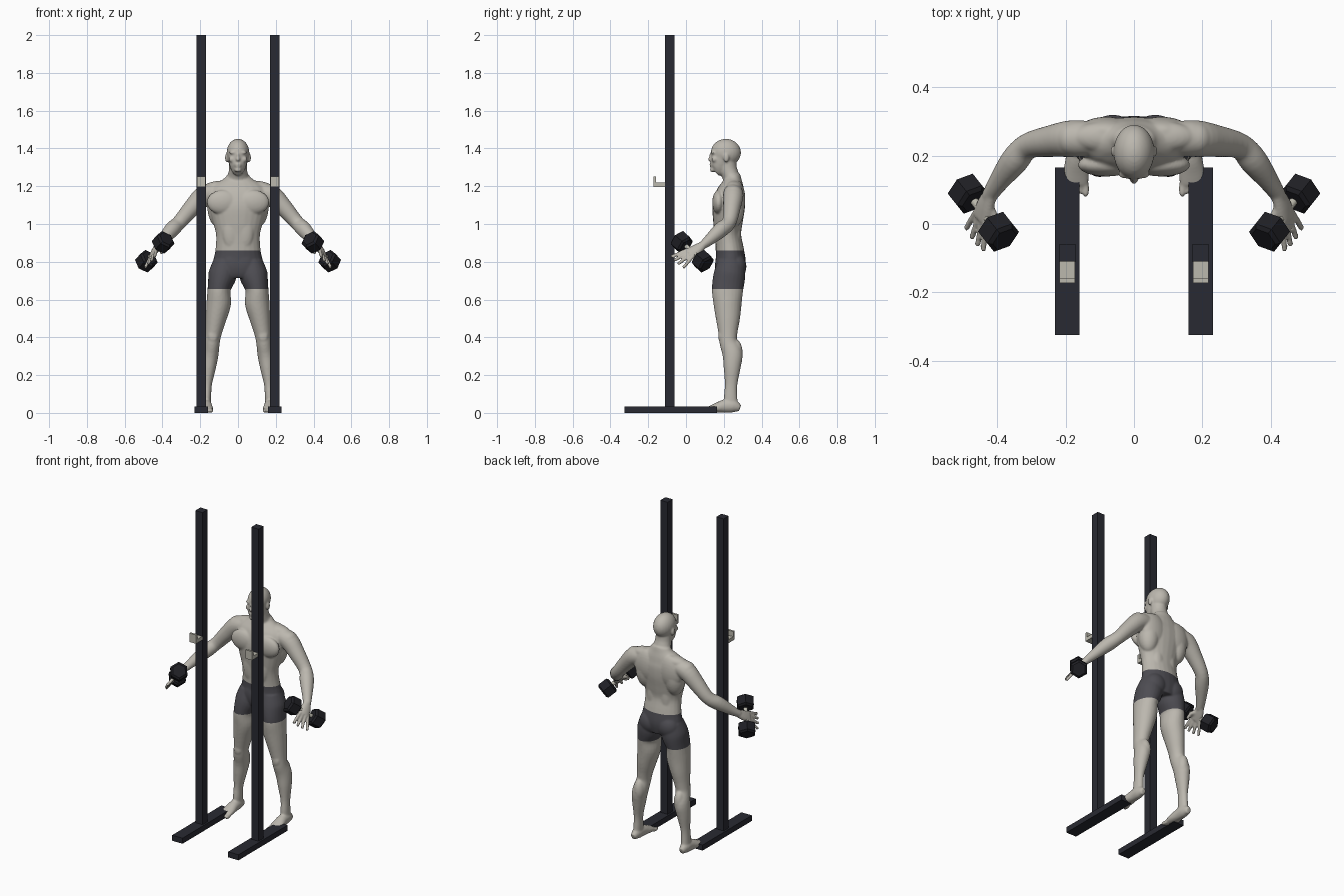
import bpy, bmesh, math
from mathutils import Vector, Matrix

cube = bpy.data.objects.get("Cube")
if cube:
    bpy.data.objects.remove(cube, do_unlink=True)


def material(name, red, green, blue):
    mat = bpy.data.materials.new(name)
    mat.use_nodes = True
    mat.diffuse_color = (red, green, blue, 1)
    mat.node_tree.nodes["Principled BSDF"].inputs["Base Color"].default_value = (red, green, blue, 1)
    return mat


skin = material("skin", .50, .475, .425)
shorts_grey = material("shorts grey", .075, .073, .085)
rack_black = material("rack black", .022, .023, .032)
weight_black = material("weight black", .014, .014, .018)
steel = material("light steel", .50, .485, .42)


def finish(name, bm, mat):
    bmesh.ops.recalc_face_normals(bm, faces=bm.faces)
    mesh = bpy.data.meshes.new(name)
    bm.to_mesh(mesh)
    bm.free()
    mesh.materials.append(mat)
    obj = bpy.data.objects.new(name, mesh)
    bpy.context.scene.collection.objects.link(obj)
    return obj


def box(bm, low, high):
    low, high = Vector(low), Vector(high)
    size = Matrix.Diagonal(high - low).to_4x4()
    bmesh.ops.create_cube(bm, size=1, matrix=Matrix.Translation((low + high) / 2) @ size)


def ball(bm, center, radii):
    place = Matrix.Translation(center) @ Matrix.Diagonal(radii).to_4x4()
    bmesh.ops.create_uvsphere(bm, u_segments=24, v_segments=16, radius=1, matrix=place)


def spline(rings, steps):
    """Catmull-Rom interpolation of ring centres and radii."""
    pts = [Vector(r) for r in rings]
    out = []
    for i in range(len(pts) - 1):
        a, b, c, d = pts[max(i - 1, 0)], pts[i], pts[i + 1], pts[min(i + 2, len(pts) - 1)]
        for k in range(steps):
            t = k / steps
            m, n = (c - a) / 2, (d - b) / 2
            out.append(b + m * t + (3 * (c - b) - 2 * m - n) * t**2 + (2 * (b - c) + m + n) * t**3)
    return out + [pts[-1]]


def loft(bm, rings, across=(1, 0, 0), sides=24, steps=4):
    """Skin elliptical rings of (x, y, z, radius across, radius deep)."""
    rings = spline(rings, steps)
    centers = [Vector(r[:3]) for r in rings]
    loops = []
    for i, ring in enumerate(rings):
        axis = (centers[min(i + 1, len(rings) - 1)] - centers[max(i - 1, 0)]).normalized()
        u = Vector(across)
        u = (u - axis * u.dot(axis)).normalized()
        v = axis.cross(u)
        angles = [math.tau * k / sides for k in range(sides)]
        loops.append([bm.verts.new(centers[i] + u * ring[3] * math.cos(a) + v * ring[4] * math.sin(a))
                      for a in angles])
    for lower, upper in zip(loops, loops[1:]):
        for k in range(sides):
            j = (k + 1) % sides
            bm.faces.new((lower[k], lower[j], upper[j], upper[k]))
    bm.faces.new(loops[0])
    bm.faces.new(loops[-1])


# Rack: uprights on floor beams, each with an L-shaped hook
for side, s in (("left", 1), ("right", -1)):
    x = s * .195
    bm = bmesh.new()
    box(bm, (x - .025, -.11, .03), (x + .025, -.06, 2))
    finish(side + "_upright", bm, rack_black)
    bm = bmesh.new()
    box(bm, (x - .036, -.325, 0), (x + .036, .165, .035))
    finish(side + "_floor_beam", bm, rack_black)
    bm = bmesh.new()
    box(bm, (x - .023, -.172, 1.197), (x + .023, -.11, 1.22))
    box(bm, (x - .023, -.172, 1.22), (x + .023, -.159, 1.252))
    finish(side + "_hook", bm, steel)

# Dumbbells: chamfered hexagonal heads on a round handle
for side, s in (("left", 1), ("right", -1)):
    grip = Vector((s * .441, .033, .853))
    along = Vector((s * .093, .117, -.105)).normalized()
    bm = bmesh.new()
    for end in (-1, 1):
        profile = [(.051, .041), (.06, .054), (.114, .054), (.123, .041)]
        loft(bm, [(*(grip + along * end * d), r, r) for d, r in profile], (0, 0, 1), 6, 1)
    finish(side + "_dumbbell_heads", bm, weight_black)
    bm = bmesh.new()
    loft(bm, [(*(grip + along * d), .012, .012) for d in (-.06, .06)], (0, 0, 1), 16, 1)
    handle = finish(side + "_dumbbell_handle", bm, steel)
    for face in handle.data.polygons:
        face.use_smooth = len(face.vertices) == 4

# Body: overlapping masses of the left half, mirrored and fused
bm = bmesh.new()
# Torso
loft(bm, [(0, .235, .73, .09, .07), (0, .237, .79, .13, .08), (0, .232, .86, .12, .075),
          (0, .222, .94, .116, .07), (0, .222, 1.01, .133, .078), (0, .226, 1.09, .155, .086),
          (0, .236, 1.16, .16, .078), (0, .245, 1.205, .13, .06), (0, .248, 1.24, .075, .045),
          (0, .246, 1.26, .058, .04)])
ball(bm, (.08, .173, 1.115), (.085, .034, .065))    # chest
ball(bm, (.035, .178, .97), (.05, .028, .11))       # abdomen
ball(bm, (.10, .25, 1.09), (.062, .06, .11))        # side of back
ball(bm, (.08, .272, 1.13), (.085, .042, .10))      # shoulder blade
ball(bm, (.04, .265, .95), (.04, .026, .14))        # lower back
ball(bm, (.085, .255, 1.195), (.095, .045, .034))   # shoulder slope
ball(bm, (.062, .264, .775), (.068, .056, .07))     # buttock
ball(bm, (.02, .18, .78), (.065, .026, .07))        # pelvis front

# Neck and head
loft(bm, [(0, .25, 1.20, .075, .045), (0, .238, 1.25, .056, .045), (0, .223, 1.29, .048, .047),
          (0, .215, 1.34, .047, .05)])
ball(bm, (0, .211, 1.378), (.06, .08, .073))
loft(bm, [(0, .155, 1.275, .022, .027), (0, .17, 1.292, .038, .044), (0, .186, 1.335, .05, .057),
          (0, .195, 1.38, .053, .063)])
ball(bm, (0, .129, 1.343), (.011, .014, .011))      # nose tip
ball(bm, (0, .134, 1.36), (.008, .011, .02))        # nose bridge
ball(bm, (.02, .144, 1.378), (.027, .012, .009))    # brow
ball(bm, (.032, .151, 1.342), (.017, .016, .016))   # cheek
ball(bm, (0, .134, 1.317), (.018, .01, .006))       # upper lip
ball(bm, (0, .135, 1.306), (.016, .01, .006))       # lower lip
ball(bm, (0, .14, 1.286), (.018, .014, .012))       # chin
ball(bm, (.06, .213, 1.35), (.009, .015, .024))     # ear

# Arm and deltoid
loft(bm, [(.12, .25, 1.165, .05, .05), (.18, .25, 1.15, .054, .054), (.24, .243, 1.09, .047, .047),
          (.31, .228, 1.01, .038, .038), (.35, .185, .97, .041, .041), (.395, .125, .917, .03, .03),
          (.425, .08, .88, .023, .02)])
ball(bm, (.18, .25, 1.16), (.05, .05, .047))

# Hand, splayed fingers and thumb
spread = Vector((.51, .65, -.58))
loft(bm, [(.42, .088, .887, .023, .02), (.437, .05, .862, .033, .018), (.448, .014, .843, .034, .014)], spread)
for i in (-1.5, -.5, .5, 1.5):
    root = Vector((.446, .022, .847)) + spread * i * .018
    tip = Vector((.467, -.056 + abs(i) * .006, .797)) + spread * i * .033
    loft(bm, [(*root, .01, .011), (*tip, .009, .009)], spread, 12)
loft(bm, [(.428, .055, .872, .015, .015), (.408, .02, .868, .012, .012), (.405, -.01, .845, .009, .009)],
     spread, 12)

# Leg
loft(bm, [(.072, .238, .80, .06, .07), (.082, .23, .73, .075, .084), (.1, .22, .655, .061, .083),
          (.102, .22, .58, .065, .075), (.116, .222, .50, .055, .064), (.13, .222, .42, .043, .05),
          (.137, .225, .37, .04, .047), (.146, .246, .31, .043, .053), (.155, .244, .24, .038, .045),
          (.163, .239, .15, .025, .033), (.166, .236, .08, .024, .036), (.168, .24, .03, .024, .036)])
ball(bm, (.133, .186, .405), (.026, .015, .035))    # kneecap
ball(bm, (.14, .26, .32), (.034, .04, .07))         # calf

# Foot and toes
loft(bm, [(.168, .286, .025, .016, .018), (.168, .25, .036, .028, .034), (.168, .20, .035, .031, .034),
          (.17, .15, .024, .038, .023), (.17, .115, .016, .037, .015)])
for i in range(5):
    ball(bm, (.141 + i * .016, .103 + i * .007, .012), (.0105, .026 - i * .002, .012))

# Mirror the half, fuse everything and soften the joins
copy = bmesh.ops.duplicate(bm, geom=bm.verts[:] + bm.edges[:] + bm.faces[:])["geom"]
bmesh.ops.scale(bm, vec=(-1, 1, 1), verts=[g for g in copy if isinstance(g, bmesh.types.BMVert)])
body = finish("body", bm, skin)
fuse = body.modifiers.new("fuse", "REMESH")
fuse.mode = "VOXEL"
fuse.voxel_size = .005
soften = body.modifiers.new("soften", "SMOOTH")
soften.factor = .5
soften.iterations = 8
graph = bpy.context.evaluated_depsgraph_get()
fused = bpy.data.meshes.new_from_object(body.evaluated_get(graph))
body.modifiers.clear()
body.data = fused
fused.materials.clear()
for mat in (skin, shorts_grey):
    fused.materials.append(mat)

# Shorts: cut the waist and hem lines, then colour the band between
waist, hem = .86, .655
bm = bmesh.new()
bm.from_mesh(fused)
for height in (waist, hem):
    bmesh.ops.bisect_plane(bm, geom=bm.verts[:] + bm.edges[:] + bm.faces[:], dist=.0001,
                           plane_co=(0, 0, height), plane_no=(0, 0, 1))
for face in bm.faces:
    center = face.calc_center_median()
    face.material_index = int(hem < center.z < waist and abs(center.x) < .25)
    face.smooth = True
bm.to_mesh(fused)
bm.free()
